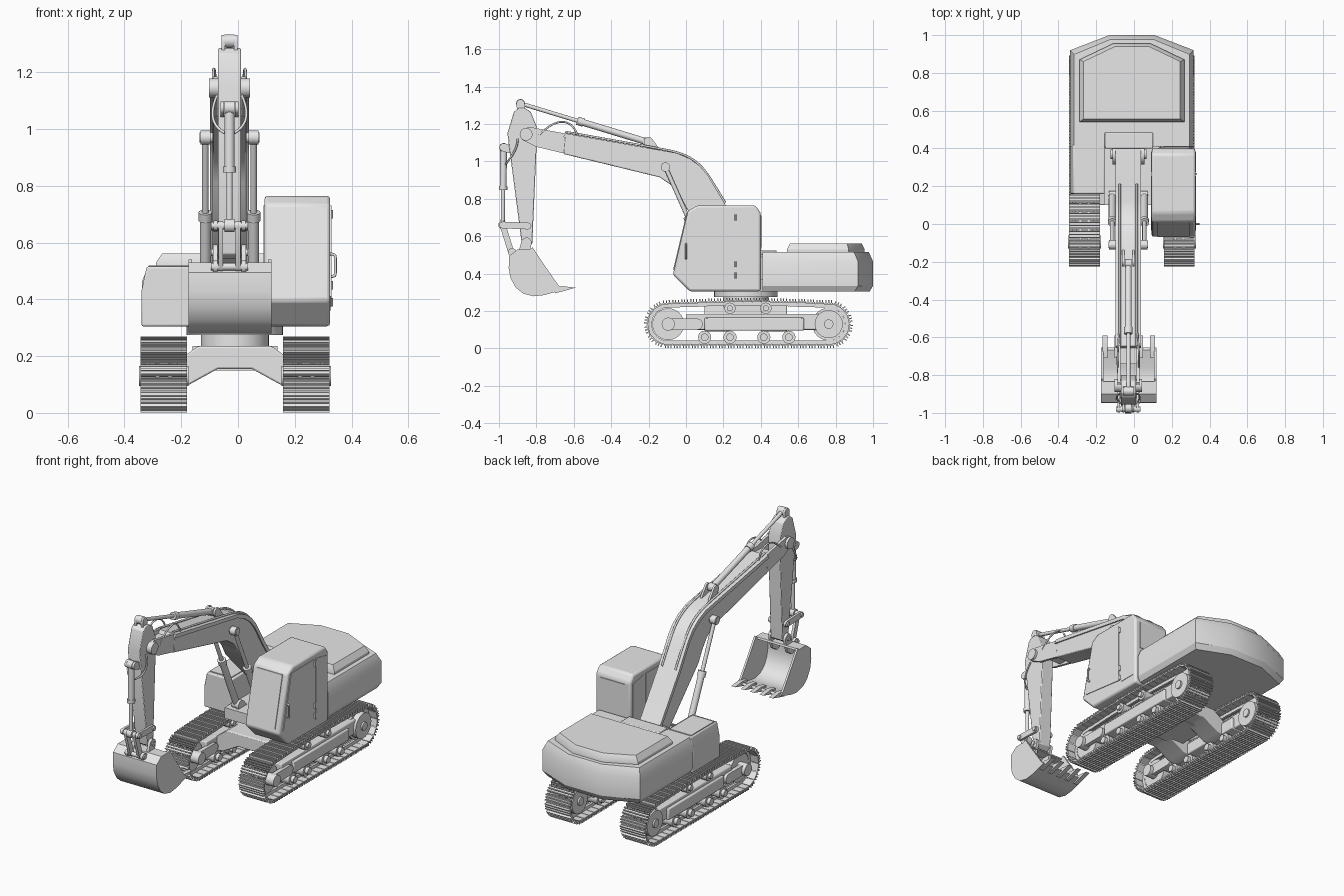
import bpy, bmesh, math
from mathutils import Matrix, Vector

default = bpy.data.objects.get("Cube")
if default:
    bpy.data.objects.remove(default, do_unlink=True)

GREY = (0.8, 0.8, 0.8, 1)
paint = bpy.data.materials.new("plain_grey")
paint.use_nodes = True
paint.diffuse_color = GREY
paint.node_tree.nodes["Principled BSDF"].inputs["Base Color"].default_value = GREY

MID = -0.011      # centre line of the undercarriage
ARM_X = -0.03     # centre line of the digging arm


def finish(name, bm, bevel=0):
    """Turn a bmesh into a shaded object with the shared paint."""
    bmesh.ops.recalc_face_normals(bm, faces=bm.faces)
    mesh = bpy.data.meshes.new(name)
    bm.to_mesh(mesh)
    bm.free()
    mesh.shade_smooth()
    mesh.set_sharp_from_angle(angle=math.radians(30))
    mesh.materials.append(paint)
    obj = bpy.data.objects.new(name, mesh)
    bpy.context.collection.objects.link(obj)
    if bevel:
        mod = obj.modifiers.new("soft_edges", "BEVEL")
        mod.width = bevel
        mod.segments = 2
        mod.limit_method = "ANGLE"
    return obj


def loft(name, rings, bevel=0):
    """Skin closed rings of equal length and cap both ends."""
    bm = bmesh.new()
    rows = [[bm.verts.new(p) for p in ring] for ring in rings]
    for low, high in zip(rows, rows[1:]):
        for i in range(len(low)):
            j = (i + 1) % len(low)
            bm.faces.new((low[i], low[j], high[j], high[i]))
    bm.faces.new(rows[0])
    bm.faces.new(rows[-1])
    return finish(name, bm, bevel)


def side_prism(name, profile, x, width, bevel=0):
    """Extrude a (y, z) profile sideways about x."""
    ends = (x - width / 2, x + width / 2)
    return loft(name, [[(e, y, z) for y, z in profile] for e in ends], bevel)


def front_prism(name, profile, y0, y1, bevel=0):
    """Extrude an (x, z) profile from front to back."""
    return loft(name, [[(x, e, z) for x, z in profile] for e in (y0, y1)], bevel)


def box(name, x, y, z, bevel=0):
    ring = [(x[0], y[0]), (x[1], y[0]), (x[1], y[1]), (x[0], y[1])]
    return loft(name, [[(a, b, h) for a, b in ring] for h in z], bevel)


def rod(name, a, b, radius, sides=24):
    a, b = Vector(a), Vector(b)
    turn = (b - a).to_track_quat("Z", "Y").to_matrix().to_4x4()
    bm = bmesh.new()
    bmesh.ops.create_cone(bm, cap_ends=True, segments=sides, radius1=radius,
                          radius2=radius, depth=(b - a).length,
                          matrix=Matrix.Translation((a + b) / 2) @ turn)
    return finish(name, bm)


def pin(name, at, x, width, radius):
    """Cylinder lying across the machine at a (y, z) point."""
    return rod(name, (x - width / 2, *at), (x + width / 2, *at), radius)


def link(name, a, b, radius, x, width):
    """Flat bar with rounded ends."""
    a, b = Vector(a), Vector(b)
    lean = math.atan2(b.y - a.y, b.x - a.x)
    profile = []
    for centre, start in ((b, lean - math.pi / 2), (a, lean + math.pi / 2)):
        for i in range(9):
            t = start + math.pi * i / 8
            profile.append(centre + radius * Vector((math.cos(t), math.sin(t))))
    return side_prism(name, profile, x, width)


def ram(name, a, b, x, share, radius):
    """Hydraulic ram: barrel from a, thin rod to b, an eye at each end."""
    a, b = Vector(a), Vector(b)
    m = a.lerp(b, share)
    collar = a.lerp(b, share - 0.05)
    rod(name + "_barrel", (x, *a), (x, *m), radius)
    rod(name + "_collar", (x, *collar), (x, *m), radius * 1.25)
    rod(name + "_rod", (x, *m), (x, *b), radius * 0.6)
    for end, at in (("base", a), ("tip", b)):
        pin(name + "_eye_" + end, at, x, 0.035, radius * 1.3)


def hose(name, points, radius=0.005):
    curve = bpy.data.curves.new(name, "CURVE")
    curve.dimensions = "3D"
    curve.bevel_depth = radius
    curve.bevel_resolution = 2
    spline = curve.splines.new("NURBS")
    spline.points.add(len(points) - 1)
    for target, p in zip(spline.points, points):
        target.co = (*p, 1)
    spline.use_endpoint_u = True
    curve.materials.append(paint)
    bpy.context.collection.objects.link(bpy.data.objects.new(name, curve))


# Crawler tracks
FRONT, REAR, AXLE, R, SHOES = -0.095, 0.763, 0.13, 0.11, 50
RUN = REAR - FRONT
PITCH = (2 * RUN + 2 * math.pi * R) / SHOES


def track_point(s):
    """Position and heading at distance s round the track."""
    if s < RUN:
        return FRONT + s, AXLE - R, 0
    s -= RUN
    if s < math.pi * R:
        t = s / R
        return REAR + R * math.sin(t), AXLE - R * math.cos(t), t
    s -= math.pi * R
    if s < RUN:
        return REAR - s, AXLE + R + 0.012 * math.sin(math.pi * s / RUN), math.pi
    t = (s - RUN) / R
    return FRONT - R * math.sin(t), AXLE + R * math.cos(t), math.pi + t


def track_belt(name, cx):
    bm = bmesh.new()
    parts = [((0, 0, 0), (0.163, PITCH * 0.92, 0.008))]
    parts += [((0, k * PITCH * 0.32, -0.01), (0.163, 0.006, 0.016)) for k in (-1, 0, 1)]
    parts += [((k * 0.022, 0, 0.013), (0.014, PITCH, 0.02)) for k in (-1, 1)]
    for i in range(SHOES):
        y, z, t = track_point(i * PITCH)
        place = Matrix.Translation((cx, y, z)) @ Matrix.Rotation(t, 4, "X")
        for offset, size in parts:
            bmesh.ops.create_cube(bm, size=1, matrix=place @ Matrix.Translation(offset)
                                  @ Matrix.Diagonal((*size, 1)))
    finish(name, bm)


for side, sign in (("right", -1), ("left", 1)):
    cx = MID + sign * 0.251
    track_belt(side + "_track", cx)
    pin(side + "_idler", (FRONT, AXLE), cx, 0.06, 0.085)
    pin(side + "_idler_hub", (FRONT, AXLE), cx, 0.175, 0.035)
    pin(side + "_sprocket", (REAR, AXLE), cx, 0.06, 0.088)
    pin(side + "_drive_motor", (REAR, AXLE), cx, 0.13, 0.075)
    pin(side + "_drive_cap", (REAR, AXLE), cx, 0.15, 0.025)
    box(side + "_track_frame", (cx - 0.065, cx + 0.065), (0.1, 0.63), (0.095, 0.165), 0.006)
    box(side + "_track_beam", (cx - 0.05, cx + 0.05), (0, 0.74), (0.1, 0.185), 0.006)
    for k in (-1, 1):
        link(side + "_idler_yoke", (FRONT, AXLE), (0.06, AXLE), 0.03, cx + k * 0.055, 0.025)
    for y in (0.1, 0.235, 0.416, 0.55):
        pin(side + "_lower_roller", (y, 0.06), cx, 0.11, 0.035)
        pin(side + "_lower_roller_cap", (y, 0.06), cx, 0.15, 0.02)
    for y in (0.235, 0.427):
        pin(side + "_upper_roller", (y, 0.215), cx, 0.12, 0.03)
        pin(side + "_upper_roller_cap", (y, 0.215), cx, 0.15, 0.016)

# Cross frame and slewing ring
half = [(0.06, 0.155), (0.16, 0.1), (0.22, 0.09), (0.22, 0.17), (0.13, 0.235)]
arch = [(MID + x, z) for x, z in half] + [(MID - x, z) for x, z in reversed(half)]
front_prism("front_cross_leg", arch, 0.1, 0.24, 0.006)
front_prism("rear_cross_leg", arch, 0.4, 0.54, 0.006)
box("belly_block", (MID - 0.15, MID + 0.15), (0.2, 0.44), (0.15, 0.235))
rod("slew_drum", (MID, 0.32, 0.22), (MID, 0.32, 0.29), 0.12, 40)
rod("slew_ring", (MID, 0.32, 0.275), (MID, 0.32, 0.306), 0.17, 40)

# Upper house with chamfered counterweight
outline = [(-0.327, 0.41), (0.327, 0.41), (0.327, 0.92), (0.12, 1), (-0.12, 1), (-0.327, 0.92)]


def house_ring(inset, z):
    return [(MID + x * (1 - inset * 3), y if y < 0.5 else y - inset, z) for x, y in outline]


loft("house", [house_ring(i, z) for i, z in
               ((0.018, 0.305), (0, 0.335), (0, 0.465), (0.022, 0.515))])
hood = [(-0.278, 0.54), (0.278, 0.54), (0.278, 0.87), (0.1, 0.955), (-0.1, 0.955), (-0.278, 0.87)]
loft("engine_hood", [[(MID + x * k, 0.75 + (y - 0.75) * k, z) for x, y in hood]
                     for k, z in ((1, 0.51), (1, 0.53), (0.92, 0.562))])
front_prism("right_side_box", [(-0.34, 0.305), (-0.155, 0.305), (-0.155, 0.515),
                               (-0.322, 0.515), (-0.34, 0.43)], 0.16, 0.42, 0.006)
box("right_box_lid", (-0.315, -0.17), (0.18, 0.4), (0.51, 0.52))
box("centre_deck", (-0.16, 0.1), (0.1, 0.42), (0.305, 0.37))
box("boom_well_rim", (-0.155, 0.1), (0.4, 0.485), (0.5, 0.525), 0.005)

# Cab with panels and handle
CAB_X, CAB_W = 0.209, 0.232
cab = [(-0.07, 0.395), (0.02, 0.305), (0.4, 0.305), (0.4, 0.725),
       (0.37, 0.765), (0.06, 0.765), (0.01, 0.735)]
side_prism("cab", cab, CAB_X, CAB_W, 0.012)
door = [(-0.035, 0.41), (0.255, 0.375), (0.255, 0.73), (0.04, 0.73)]
side_prism("cab_side_windows", door, CAB_X, CAB_W + 0.008)
rear_panel = [(0.275, 0.36), (0.38, 0.36), (0.38, 0.71), (0.275, 0.73)]
side_prism("cab_rear_side_panels", rear_panel, CAB_X, CAB_W + 0.006)
screen = [(-0.069, 0.42), (-0.06, 0.42), (0.012, 0.725), (0.003, 0.725)]
side_prism("windscreen", screen, CAB_X, 0.17)
box("cab_back_window", (0.13, 0.29), (0.39, 0.404), (0.54, 0.71))
hose("door_handle", [(0.32, 0, 0.48), (0.343, 0, 0.48), (0.343, 0, 0.49),
                     (0.343, 0, 0.55), (0.343, 0, 0.56), (0.32, 0, 0.56)])
for z in (0.39, 0.45, 0.7):
    rod("door_hinge", (0.328, 0.265, z - 0.015), (0.328, 0.265, z + 0.015), 0.006, 12)

# Boom
boom = [(-0.645, 1.15), (-0.165, 1.065), (-0.05, 1.045), (0.02, 1.015), (0.075, 0.975),
        (0.117, 0.925), (0.21, 0.77), (0.41, 0.48), (0.36, 0.42), (0.3, 0.44), (0.005, 0.745),
        (-0.03, 0.81), (-0.075, 0.87), (-0.14, 0.915), (-0.655, 1.04)]
side_prism("boom", boom, ARM_X, 0.12, 0.006)
spine = boom[:8]
strip = spine + [(y - 0.012, z - 0.02) for y, z in reversed(spine)]
side_prism("boom_top_flange", strip, ARM_X, 0.136)
tip = [(-0.64, 1.148), (-0.84, 1.185), (-0.885, 1.16), (-0.875, 1.115), (-0.8, 1.078), (-0.64, 1.04)]
for k in (-1, 1):
    x = ARM_X + k * 0.05
    side_prism("boom_fork", tip, x, 0.016)
    link("boom_foot_lug", (0.37, 0.45), (0.42, 0.4), 0.055, ARM_X + k * 0.075, 0.02)
    link("ram_lug", (-0.2, 1.105), (-0.16, 1.05), 0.025, ARM_X + k * 0.027, 0.012)
    ram("boom_ram", (0.15, 0.385), (-0.11, 0.97), ARM_X + k * 0.085, 0.55, 0.019)
    link("boom_ram_mount", (0.15, 0.385), (0.2, 0.33), 0.03, ARM_X + k * 0.06, 0.015)
    hose("boom_pipe", [(ARM_X + k * 0.045, y, z + 0.008) for y, z in spine[:7]], 0.006)
    hose("arm_hose", [(ARM_X + k * 0.05, -0.58, 1.14), (x, -0.62, 1.25),
                      (ARM_X + k * 0.065, -0.72, 1.23), (ARM_X + k * 0.05, -0.82, 1.1)])
box("boom_fork_web", (ARM_X - 0.05, ARM_X + 0.05), (-0.74, -0.64), (1.07, 1.13))
pin("boom_tip_pin", (-0.855, 1.145), ARM_X, 0.145, 0.034)
pin("boom_ram_pin", (-0.11, 0.97), ARM_X, 0.21, 0.018)
pin("boom_foot_pin", (0.37, 0.46), ARM_X, 0.19, 0.025)

# Stick and its rams
stick = [(-0.92, 1.265), (-0.895, 1.285), (-0.86, 1.285), (-0.83, 1.265), (-0.8, 1.19),
         (-0.8, 1.06), (-0.822, 0.56), (-0.85, 0.54), (-0.878, 0.56), (-0.955, 1.15)]
side_prism("stick", stick, ARM_X, 0.08, 0.004)
for k in (-1, 1):
    link("stick_top_lug", (-0.885, 1.31), (-0.88, 1.26), 0.022, ARM_X + k * 0.022, 0.012)
    link("bucket_ram_lug", (-0.975, 1.075), (-0.92, 1.06), 0.022, ARM_X + k * 0.025, 0.012)
    link("rocker_link", (-0.98, 0.66), (-0.845, 0.655), 0.018, ARM_X + k * 0.05, 0.014)
    link("push_link", (-0.98, 0.66), (-0.935, 0.515), 0.016, ARM_X + k * 0.03, 0.016)
    link("bucket_ear", (-0.853, 0.565), (-0.87, 0.5), 0.028, ARM_X + k * 0.05, 0.016)
    link("bucket_link_ear", (-0.93, 0.515), (-0.89, 0.48), 0.022, ARM_X + k * 0.05, 0.016)
    hose("stick_hose", [(ARM_X + k * 0.043, -0.9, 1.12), (ARM_X + k * 0.075, -0.9, 1.05),
                        (ARM_X + k * 0.06, -0.96, 1), (ARM_X, -0.965, 0.98)])
ram("stick_ram", (-0.21, 1.105), (-0.885, 1.31), ARM_X, 0.55, 0.018)
ram("bucket_ram", (-0.975, 1.075), (-0.98, 0.66), ARM_X, 0.55, 0.018)
for at in ((-0.98, 0.66), (-0.845, 0.655), (-0.853, 0.565), (-0.935, 0.515)):
    pin("linkage_pin", at, ARM_X, 0.13, 0.013)

# Bucket: curved shell, side cheeks and teeth
shell = [(-0.835, 0.53), (-0.9, 0.53), (-0.945, 0.495), (-0.948, 0.43), (-0.938, 0.375), (-0.91, 0.325),
         (-0.87, 0.293), (-0.815, 0.279), (-0.76, 0.285), (-0.655, 0.315)]
hub = Vector((-0.79, 0.41))
inner = [Vector(p).lerp(hub, 0.09) for p in shell]
side_prism("bucket_shell", shell + inner[::-1], -0.028, 0.285)
cheek = shell + [(-0.68, 0.335), (-0.76, 0.45), (-0.82, 0.54)]
for k in (-1, 1):
    side_prism("bucket_cheek", cheek, -0.028 + k * 0.14, 0.012)
tooth = [(-0.7, 0.295), (-0.65, 0.308), (-0.59, 0.325), (-0.66, 0.333), (-0.71, 0.325)]
for k in range(-2, 3):
    side_prism("bucket_tooth", tooth, -0.028 + k * 0.063, 0.026)
